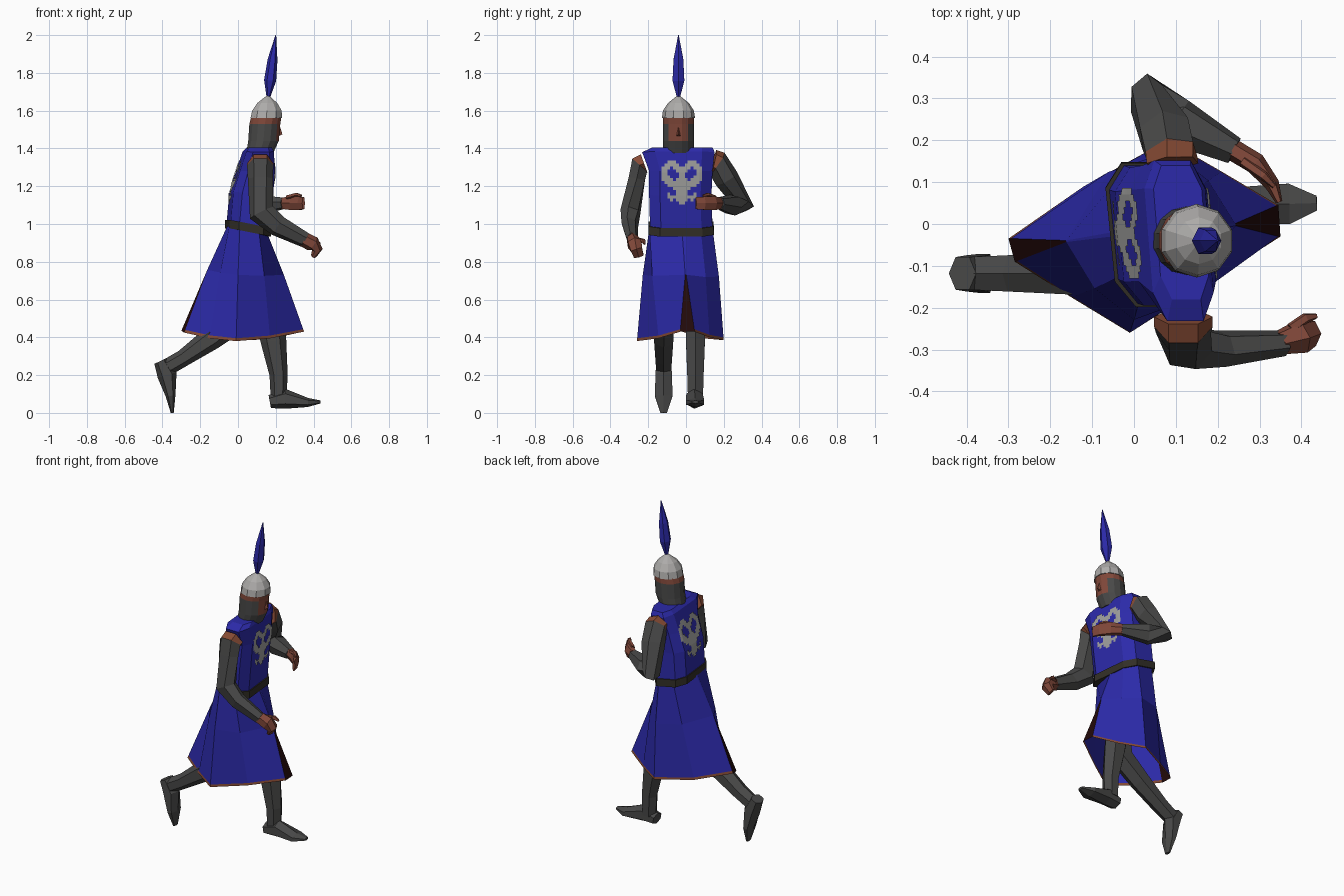
import bpy, bmesh, math
from mathutils import Vector
from mathutils.bvhtree import BVHTree

if "Cube" in bpy.data.objects:
    bpy.data.objects.remove(bpy.data.objects["Cube"])

def mat(name, r, g, b):
    m = bpy.data.materials.new(name)
    m.diffuse_color = (r, g, b, 1)
    m.use_nodes = True
    m.node_tree.nodes["Principled BSDF"].inputs["Base Color"].default_value = m.diffuse_color
    return m

BLUE = mat("blue cloth", .025, .023, .40)
MAIL = mat("dark mail", .066, .066, .065)
STEEL = mat("light steel", .42, .41, .40)
SKIN = mat("skin", .22, .065, .042)
TRIM = mat("rust trim", .24, .07, .035)
BELT = mat("dark leather", .032, .028, .02)
LINING = mat("dark lining", .016, .003, .003)
CREST = mat("pale grey", .36, .36, .35)

def build(name, verts, faces, mats, idx=None):
    me = bpy.data.meshes.new(name)
    me.from_pydata([tuple(v) for v in verts], [], faces)
    for m in mats:
        me.materials.append(m)
    if idx:
        for p, i in zip(me.polygons, idx):
            p.material_index = i
    bm = bmesh.new()
    bm.from_mesh(me)
    bmesh.ops.recalc_face_normals(bm, faces=bm.faces)
    bm.to_mesh(me)
    bm.free()
    ob = bpy.data.objects.new(name, me)
    bpy.context.collection.objects.link(ob)
    return ob

def loft(name, rings, mats, rule=None, caps=(True, True)):
    """Skin a list of equal-length rings; rule(row, column) gives the material slot."""
    n = len(rings[0])
    verts = [v for r in rings for v in r]
    faces, idx = [], []
    for i in range(len(rings) - 1):
        for j in range(n):
            k = (j + 1) % n
            faces.append((i*n + j, i*n + k, (i+1)*n + k, (i+1)*n + j))
            idx.append(rule(i, j) if rule else 0)
    if caps[0]:
        faces.append(tuple(range(n))[::-1])
        idx.append(rule(0, 0) if rule else 0)
    if caps[1]:
        faces.append(tuple(range((len(rings)-1)*n, len(rings)*n)))
        idx.append(rule(len(rings) - 2, 0) if rule else 0)
    return build(name, verts, faces, mats, idx)

def tube(name, pts, mats, ref=(0, 1, 0), sides=6, rule=None):
    """pts: (x, y, z, radius along ref, radius across ref)"""
    P = [Vector(p[:3]) for p in pts]
    rings = []
    for i, p in enumerate(pts):
        a, b = P[max(i-1, 0)], P[min(i+1, len(P)-1)]
        t = ((P[i]-a).normalized() + (b-P[i]).normalized()).normalized()
        across = t.cross(Vector(ref)).normalized()
        along = across.cross(t).normalized()
        rings.append([P[i] + along*p[3]*math.cos(q) + across*p[4]*math.sin(q)
                      for q in [2*math.pi*(k+.5)/sides for k in range(sides)]])
    return loft(name, rings, mats, rule)

def oval(cx, cy, z, rx, ry, n):
    return [(cx + rx*math.cos(2*math.pi*(k+.5)/n), cy + ry*math.sin(2*math.pi*(k+.5)/n), z)
            for k in range(n)]

def body_ring(x0, x1, y0, y1, z, tilt=0, drop=0, twist=.1):
    """Chamfered rectangle around the body, turned a little by twist"""
    cx, cy, hx, hy = (x0+x1)/2, (y0+y1)/2, (x1-x0)/2, (y1-y0)/2
    out = []
    for u, v in ((1, -.65), (1, .65), (.6, 1), (-.6, 1), (-1, .65), (-1, -.65), (-.6, -1), (.6, -1)):
        out.append((cx + u*hx - twist*v*hy, cy + v*hy,
                    z + tilt*u*hx - (drop if abs(v) == 1 else 0)))
    return out

# tunic top
torso = loft("tunic_torso", [
    body_ring(-.05, .155, -.19, .14, .98, -.2),
    body_ring(-.035, .175, -.195, .135, 1.16, -.1),
    body_ring(.0, .185, -.195, .14, 1.28),
    body_ring(.035, .18, -.232, .152, 1.385, drop=.005, twist=.08),
    body_ring(.055, .17, -.18, .14, 1.405, drop=.0, twist=.08)], [BLUE])

# belt
loft("belt", [body_ring(-.057, .163, -.198, .148, .955, -.2),
              body_ring(-.057, .163, -.198, .146, 1.0, -.2)], [BELT])

# skirt: hem corners, front slit in column 9, back slit in column 4
hem = [(.345, .045, .43), (.21, .125, .40), (.08, .2, .385), (-.12, .09, .395), (-.30, -.035, .435),
       (-.285, -.09, .425), (-.15, -.175, .395), (-.01, -.26, .38), (.17, -.145, .395), (.35, -.03, .43)]
waist = [(.15, 0, .95), (.145, .08, .95), (.09, .142, .965), (-.01, .14, .985), (-.054, -.02, .995),
         (-.054, -.03, .995), (-.045, -.13, .995), (.01, -.193, .985), (.11, -.193, .965), (.155, -.02, .95)]
def mix(t, bulge):
    ring = []
    for w, h in zip(waist, hem):
        p = Vector(w).lerp(Vector(h), t)
        ring.append(Vector(((p.x-.04)*bulge + .04, (p.y+.03)*bulge - .03, p.z)))
    return ring
mid = mix(.42, 1.04)
for a, b in ((0, 9), (4, 5)):                       # close the slits at their top
    c = (mid[a] + mid[b]) / 2
    mid[a] = c + (mid[a]-c)*.12
    mid[b] = c + (mid[b]-c)*.12
loft("tunic_skirt", [waist, mid, mix(.975, 1), hem], [BLUE, LINING, TRIM],
     lambda i, j: (0 if i == 0 else 1 if j in (4, 9) else 2 if i == 2 else 0), caps=(False, False))

# crest on chest and back, laid on the torso as thin plates
rows = ["..XXX..", ".XXXXX.", "XXX.XXX", "XX...XX", "XX....X", "XXX...X", "XXXX.XX", ".XXXXXX",
        "..XXXXX", "....XXX", ".....XX", "..X..XX", "..XXXXX", "...X.XX", "......X"]
bm = bmesh.new()
bm.from_mesh(torso.data)
tree = BVHTree.FromBMesh(bm)
bm.free()
c = .0154
for side, name in ((1, "chest_crest"), (-1, "back_crest")):
    verts, faces = [], []
    for r, half in enumerate(rows):
        for k, ch in enumerate(half + half[::-1]):
            if ch != "X":
                continue
            quad = []
            for dy, dz in ((0, 0), (1, 0), (1, 1), (0, 1)):
                o = Vector((side*2, -.022 + (k - 7 + dy)*c, 1.335 - (r + dz)*c))
                hit = tree.ray_cast(o, Vector((-side, 0, 0)))[0]
                if hit:
                    quad.append(hit + Vector((side*.005, 0, 0)))
            if len(quad) == 4:
                if side > 0:
                    quad.reverse()
                faces.append(tuple(range(len(verts), len(verts)+4)))
                verts += quad
    me = bpy.data.meshes.new(name)
    me.from_pydata([tuple(v) for v in verts], [], faces)
    me.materials.append(CREST)
    bpy.context.collection.objects.link(bpy.data.objects.new(name, me))

# mail hood with face opening; bare band under the helmet
N = 14
loft("hooded_head", [oval(.115, -.04, 1.375, .073, .08, N), oval(.135, -.04, 1.44, .083, .083, N),
                     oval(.142, -.04, 1.53, .084, .083, N), oval(.15, -.04, 1.57, .082, .082, N)],
     [MAIL, SKIN], lambda i, j: 1 if i == 2 or (i == 1 and j in (0, 12, 13)) else 0)
# nose
build("nose", [(.215, -.053, 1.465), (.215, -.027, 1.465), (.235, -.04, 1.475), (.218, -.04, 1.53)],
      [(0, 1, 2), (1, 3, 2), (3, 0, 2), (0, 3, 1)], [SKIN])
# helmet
loft("helmet", [oval(.15, -.04, 1.56, .088, .088, 10), oval(.153, -.04, 1.60, .082, .082, 10),
                oval(.155, -.04, 1.64, .056, .056, 10), oval(.158, -.04, 1.68, .006, .006, 10)], [STEEL])
# plume
tube("plume", [(.16, -.04, 1.665, .008, .008), (.17, -.04, 1.76, .036, .032),
               (.183, -.04, 1.87, .03, .026), (.2, -.04, 2.0, .002, .002)], [BLUE])

# arms: rust edging on the first segment
edge = lambda i, j: 1 if i == 0 else 0
tube("right_arm", [(.118, -.222, 1.32, .06, .07), (.118, -.245, 1.312, .06, .07),
                   (.118, -.26, 1.24, .05, .066), (.125, -.295, 1.06, .055, .07),
                   (.21, -.298, .99, .043, .058), (.355, -.285, .915, .03, .042)],
     [MAIL, TRIM], (0, 1, .3), 6, edge)
tube("left_arm", [(.092, .145, 1.325, .065, .07), (.09, .165, 1.32, .067, .07),
                  (.075, .215, 1.24, .068, .066), (.03, .30, 1.10, .05, .06),
                  (.10, .245, 1.10, .06, .058), (.24, .175, 1.11, .034, .032)],
     [MAIL, TRIM], (1, 0, .2), 6, edge)

# hands with thumbs
tube("right_hand", [(.345, -.286, .92, .03, .04), (.395, -.272, .895, .042, .042),
                    (.42, -.262, .865, .036, .028), (.40, -.25, .83, .03, .015)], [SKIN])
tube("right_thumb", [(.375, -.25, .915, .014, .014), (.41, -.225, .91, .013, .013),
                     (.435, -.22, .895, .007, .007)], [SKIN], (0, 0, 1), 5)
tube("left_hand", [(.235, .178, 1.11, .034, .026), (.29, .145, 1.11, .042, .026),
                   (.33, .095, 1.11, .04, .018), (.347, .052, 1.11, .036, .008)], [SKIN], (0, 0, 1))
tube("left_thumb", [(.26, .15, 1.14, .013, .013), (.31, .115, 1.155, .012, .012),
                    (.335, .09, 1.15, .006, .006)], [SKIN], (0, 0, 1), 5)

# legs: front one planted, back one kicked behind
tube("left_leg", [(.06, .045, .90, .075, .08), (.17, .05, .50, .06, .075),
                  (.188, .05, .38, .058, .068), (.215, .05, .20, .05, .048), (.215, .05, .08, .046, .042)], [MAIL])
tube("right_leg", [(.04, -.1, .90, .075, .08), (.0, -.115, .50, .062, .08),
                   (-.14, -.118, .395, .058, .062), (-.29, -.118, .29, .05, .045), (-.385, -.118, .235, .045, .045)], [MAIL])

# boots
tube("left_boot", [(.168, .045, .06, .045, .035), (.25, .045, .075, .05, .053),
                   (.37, .048, .055, .056, .024), (.437, .05, .058, .02, .008)], [MAIL])
tube("right_boot", [(-.41, -.118, .275, .045, .036), (-.375, -.118, .20, .05, .052),
                    (-.357, -.118, .09, .054, .026), (-.348, -.118, .0, .02, .008)], [MAIL])
